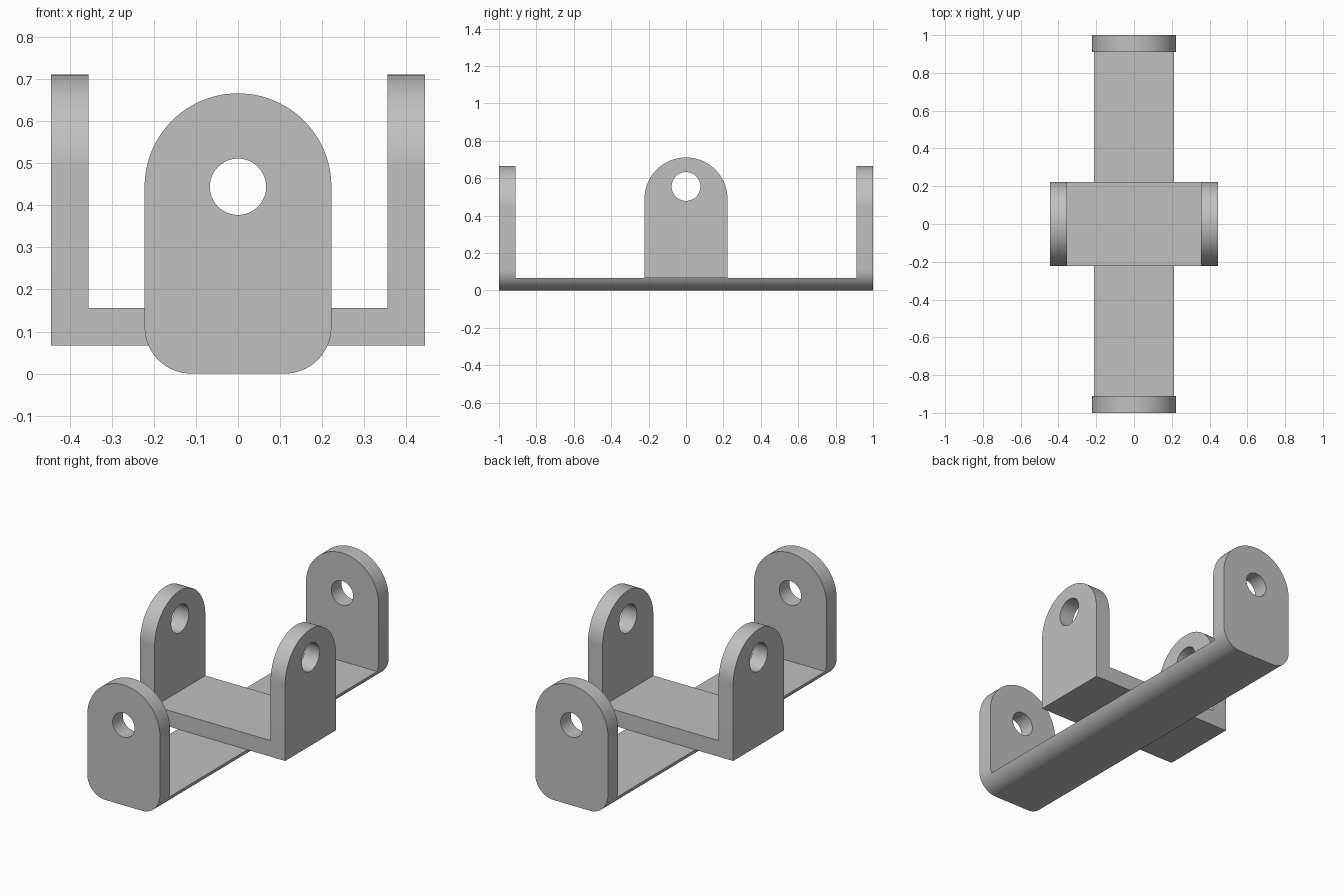
import bpy, bmesh
from math import cos, sin, radians, asin, degrees

cube = bpy.data.objects.get("Cube")
if cube:
    bpy.data.objects.remove(cube, do_unlink=True)

GREY = (0.527, 0.527, 0.527, 1.0)
metal = bpy.data.materials.new("plain grey metal")
metal.use_nodes = True
metal.diffuse_color = GREY
metal.node_tree.nodes["Principled BSDF"].inputs["Base Color"].default_value = GREY

HALF = 0.222      # half width of every lug
THICK = 0.089     # plate thickness
FLOOR = 0.067     # height of the long bar
CORNER = 0.111    # lower corner radius
ARM = 0.444       # outer reach of the cross bracket


def arc(cx, cz, r, a0, a1, steps):
    angles = [radians(a0 + (a1 - a0) * i / steps) for i in range(steps + 1)]
    return [(cx + r * cos(a), cz + r * sin(a)) for a in angles]


def prism(name, loops, axis, start, depth):
    """Extrude a flat outline (with optional holes) along x or y."""
    bm = bmesh.new()
    edges = []
    for loop in loops:
        verts = [bm.verts.new((u, start, v) if axis == "y" else (start, u, v))
                 for u, v in loop]
        edges += [bm.edges.new((a, b)) for a, b in zip(verts, verts[1:] + verts[:1])]
    bmesh.ops.triangle_fill(bm, use_beauty=True, edges=edges)
    grown = bmesh.ops.extrude_face_region(bm, geom=bm.faces[:], use_keep_orig=True)
    moved = [g for g in grown["geom"] if isinstance(g, bmesh.types.BMVert)]
    step = (0, depth, 0) if axis == "y" else (depth, 0, 0)
    bmesh.ops.translate(bm, verts=moved, vec=step)
    bmesh.ops.recalc_face_normals(bm, faces=bm.faces[:])
    # Merge the flat triangles back where no hole prevents it
    bmesh.ops.dissolve_limit(bm, angle_limit=radians(0.5),
                             verts=bm.verts[:], edges=bm.edges[:])
    mesh = bpy.data.meshes.new(name)
    bm.to_mesh(mesh)
    bm.free()
    mesh.materials.append(metal)
    mesh.shade_smooth()
    mesh.set_sharp_from_angle(angle=radians(30))
    obj = bpy.data.objects.new(name, mesh)
    bpy.context.collection.objects.link(obj)
    return obj


def lug(name, axis, start, base, arc_z, hole_z, hole_r, corner=0):
    """Round-topped plate with a pin hole."""
    outline = arc(0, arc_z, HALF, 0, 180, 48)
    if corner:
        outline += arc(corner - HALF, base + corner, corner, 180, 270, 16)
        outline += arc(HALF - corner, base + corner, corner, 270, 360, 16)
    else:
        outline += [(-HALF, base), (HALF, base)]
    hole = arc(0, hole_z, hole_r, 0, 360, 48)[:-1]
    prism(name, [outline, hole], axis, start, THICK)


# End lugs, front and back
lug("front_lug", "y", -1, 0, 0.444, 0.444, 0.067, CORNER)
lug("back_lug", "y", 1 - THICK, 0, 0.444, 0.444, 0.067, CORNER)

# Long bar whose underside follows the rounded lug corners
tilt = degrees(asin((FLOOR - CORNER) / CORNER))
inner = HALF - CORNER
section = arc(-inner, CORNER, CORNER, 180 - tilt, 270, 14)
section += arc(inner, CORNER, CORNER, 270, 360 + tilt, 14)
prism("long_bar", [section], "y", THICK - 1, 2 * (1 - THICK))

# Cross bracket: floor plate between two side lugs
low, high, span = FLOOR, FLOOR + THICK, ARM - THICK
prism("cross_plate", [[(-HALF, low), (HALF, low), (HALF, high), (-HALF, high)]],
      "x", -span, 2 * span)
lug("right_lug", "x", -ARM, FLOOR, 0.489, 0.556, 0.077)
lug("left_lug", "x", span, FLOOR, 0.489, 0.556, 0.077)
